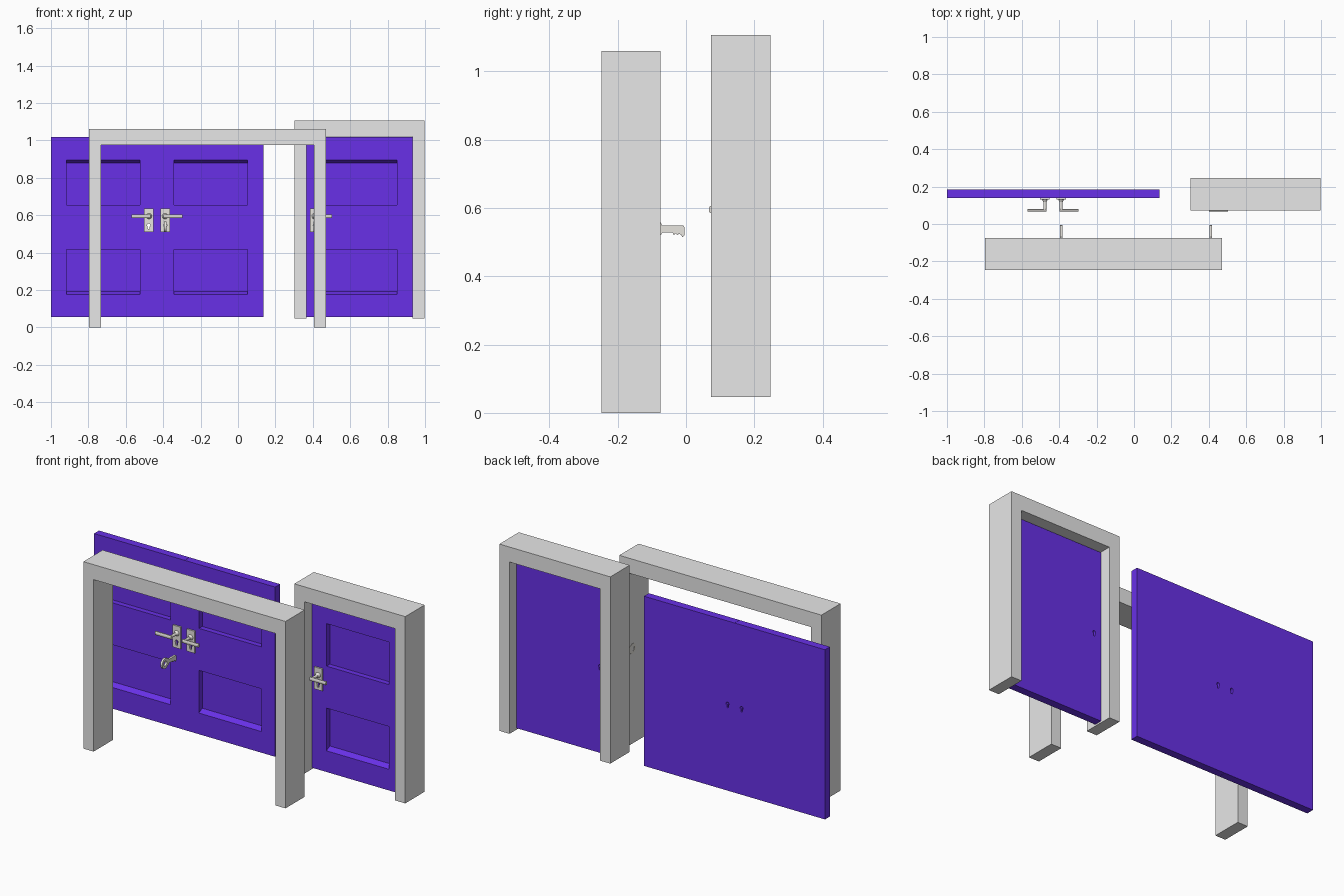
import bpy, bmesh, math
from mathutils import Vector, Matrix

cube = bpy.data.objects.get("Cube")
if cube:
    bpy.data.objects.remove(cube, do_unlink=True)


def material(name, rgb):
    m = bpy.data.materials.new(name)
    m.use_nodes = True
    m.diffuse_color = (*rgb, 1)
    m.node_tree.nodes["Principled BSDF"].inputs["Base Color"].default_value = (*rgb, 1)
    return m


PURPLE = material("purple paint", (0.14, 0.03, 0.8))
WHITE = material("white frame", (0.8, 0.8, 0.8))
METAL = material("pale metal", (0.8, 0.78, 0.74))


def finish(name, bm, mat):
    bmesh.ops.recalc_face_normals(bm, faces=bm.faces)
    mesh = bpy.data.meshes.new(name)
    bm.to_mesh(mesh)
    bm.free()
    mesh.materials.append(mat)
    ob = bpy.data.objects.new(name, mesh)
    bpy.context.collection.objects.link(ob)
    return ob


def prism(bm, pts, axis, a, b):
    """Extrude a flat outline along x or y, from a to b."""
    if axis == "x":
        place = lambda p: (a, p[0], p[1])
        move = Vector((b - a, 0, 0))
    else:
        place = lambda p: (p[0], a, p[1])
        move = Vector((0, b - a, 0))
    face = bm.faces.new([bm.verts.new(place(p)) for p in pts])
    new = bmesh.ops.extrude_face_region(bm, geom=[face])["geom"]
    bmesh.ops.translate(bm, vec=move, verts=[v for v in new if isinstance(v, bmesh.types.BMVert)])


def rect(a, b, c, d):
    return [(a, c), (b, c), (b, d), (a, d)]


def cone(bm, x, z, y0, y1, r0, r1, segments=16):
    mat = Matrix.Translation((x, (y0 + y1) / 2, z)) @ Matrix.Rotation(math.pi / 2, 4, "X")
    bmesh.ops.create_cone(bm, cap_ends=True, segments=segments, radius1=r1, radius2=r0,
                          depth=y1 - y0, matrix=mat)


def cut(ob, cutter):
    mod = ob.modifiers.new("cut", "BOOLEAN")
    mod.object = cutter
    mod.operation = "DIFFERENCE"
    mod.solver = "EXACT"


def smooth(ob):
    bpy.ops.object.select_all(action="DESELECT")
    ob.select_set(True)
    bpy.context.view_layer.objects.active = ob
    bpy.ops.object.shade_smooth_by_angle(angle=math.radians(35))


# Door frames: an upside-down U pushed through the wall depth
def frame(name, x0, x1, z0, z1, y0, y1, post=0.064, head=0.085):
    bm = bmesh.new()
    prism(bm, [(x0, z0), (x0, z1), (x1, z1), (x1, z0), (x1 - post, z0),
               (x1 - post, z1 - head), (x0 + post, z1 - head), (x0 + post, z0)], "y", y0, y1)
    finish(name, bm, WHITE)


frame("double_door_frame", -0.797, 0.471, 0, 1.06, -0.247, -0.075)
frame("single_door_frame", 0.302, 0.998, 0.047, 1.106, 0.073, 0.247)

FRONT, BACK = 0.14, 0.184
FLOOR = FRONT + 0.03
WIDTH = 0.568
SPINDLE, KEYHOLE, KEY_Z, LEVER_Z = 0.043, 0.044, 0.54, 0.595


# One door leaf; x0 is its lock edge and s the side it extends to
def door(name, x0, s):
    def X(u):
        return x0 + s * u

    bm = bmesh.new()
    prism(bm, rect(X(0.0005), X(WIDTH), 0.055, 1.017), "y", FRONT, BACK)
    leaf = finish(name + "_leaf", bm, PURPLE)

    # Cutter: two recessed panels with a sloped outer edge, and the keyhole
    bm = bmesh.new()
    out = FRONT - 0.01
    upper = [(out, 0.655), (FLOOR, 0.655), (FLOOR, 0.88), (FRONT, 0.896), (out, 0.896)]
    lower = [(out, 0.175), (FRONT, 0.175), (FLOOR, 0.191), (FLOOR, 0.417), (out, 0.417)]
    for outline in (upper, lower):
        prism(bm, outline, "x", X(0.09), X(0.483))
    hole = []
    for i in range(11):
        a = math.radians(-60 + 30 * i)
        hole.append((X(KEYHOLE) + 0.009 * math.cos(a), KEY_Z + 0.007 + 0.009 * math.sin(a)))
    hole = hole[:9] + [(X(KEYHOLE) - 0.0045, KEY_Z - 0.015), (X(KEYHOLE) + 0.0045, KEY_Z - 0.015)]
    prism(bm, hole, "y", FRONT - 0.03, BACK + 0.02)
    cutter = finish(name + "_cutter", bm, PURPLE)
    cutter.hide_render = True
    cutter.hide_viewport = True
    cutter.display_type = "WIRE"
    cut(leaf, cutter)

    # Lock plate
    bm = bmesh.new()
    prism(bm, rect(X(0.019), X(0.069), 0.511, 0.636), "y", FRONT - 0.009, FRONT)
    plate = finish(name + "_lock_plate", bm, METAL)
    cut(plate, cutter)

    # Handle: collar, spindle and lever
    bm = bmesh.new()
    cone(bm, X(SPINDLE), LEVER_Z, FRONT - 0.022, FRONT - 0.008, 0.009, 0.016)
    cone(bm, X(SPINDLE), LEVER_Z, 0.075, FRONT - 0.015, 0.008, 0.008)
    c, r, k = (0.0735, LEVER_Z), (0.0065, 0.010), 0.5
    outline = [(c[0] + r[0] * p, c[1] + r[1] * q) for p, q in
               [(1, k), (k, 1), (-k, 1), (-1, k), (-1, -k), (-k, -1), (k, -1), (1, -k)]]
    prism(bm, outline, "x", X(0.034), X(0.136))
    smooth(finish(name + "_handle", bm, METAL))


MEETING = -0.433
door("double_door_right", MEETING, -1)
door("double_door_left", MEETING, 1)
door("single_door", MEETING + 0.8, 1)


# Keys: a toothed blade and a ring-shaped bow
def key(name, x):
    t = 0.006
    bm = bmesh.new()
    blade = [(-0.082, 0.56), (-0.074, 0.557), (-0.07, 0.549), (-0.008, 0.549), (-0.005, 0.544),
             (-0.005, 0.52), (-0.01, 0.514), (-0.015, 0.522), (-0.021, 0.525), (-0.025, 0.52),
             (-0.031, 0.526), (-0.035, 0.52), (-0.04, 0.528), (-0.068, 0.528), (-0.074, 0.521),
             (-0.082, 0.519)]
    prism(bm, blade, "x", x - t, x + t)
    centre = Vector((x, -0.103, 0.538))
    loop = [bm.verts.new(centre + Vector((dx, 0, dz)))
            for dx, dz in [(-t, 0.014), (t, 0.014), (t, 0.029), (-t, 0.029)]]
    edges = [bm.edges.new((loop[i], loop[(i + 1) % 4])) for i in range(4)]
    bmesh.ops.spin(bm, geom=loop + edges, cent=centre, axis=(1, 0, 0),
                   angle=2 * math.pi, steps=20, use_merge=True)
    smooth(finish(name, bm, METAL))


key("double_door_key", MEETING + KEYHOLE)
key("single_door_key", MEETING + KEYHOLE + 0.8)
